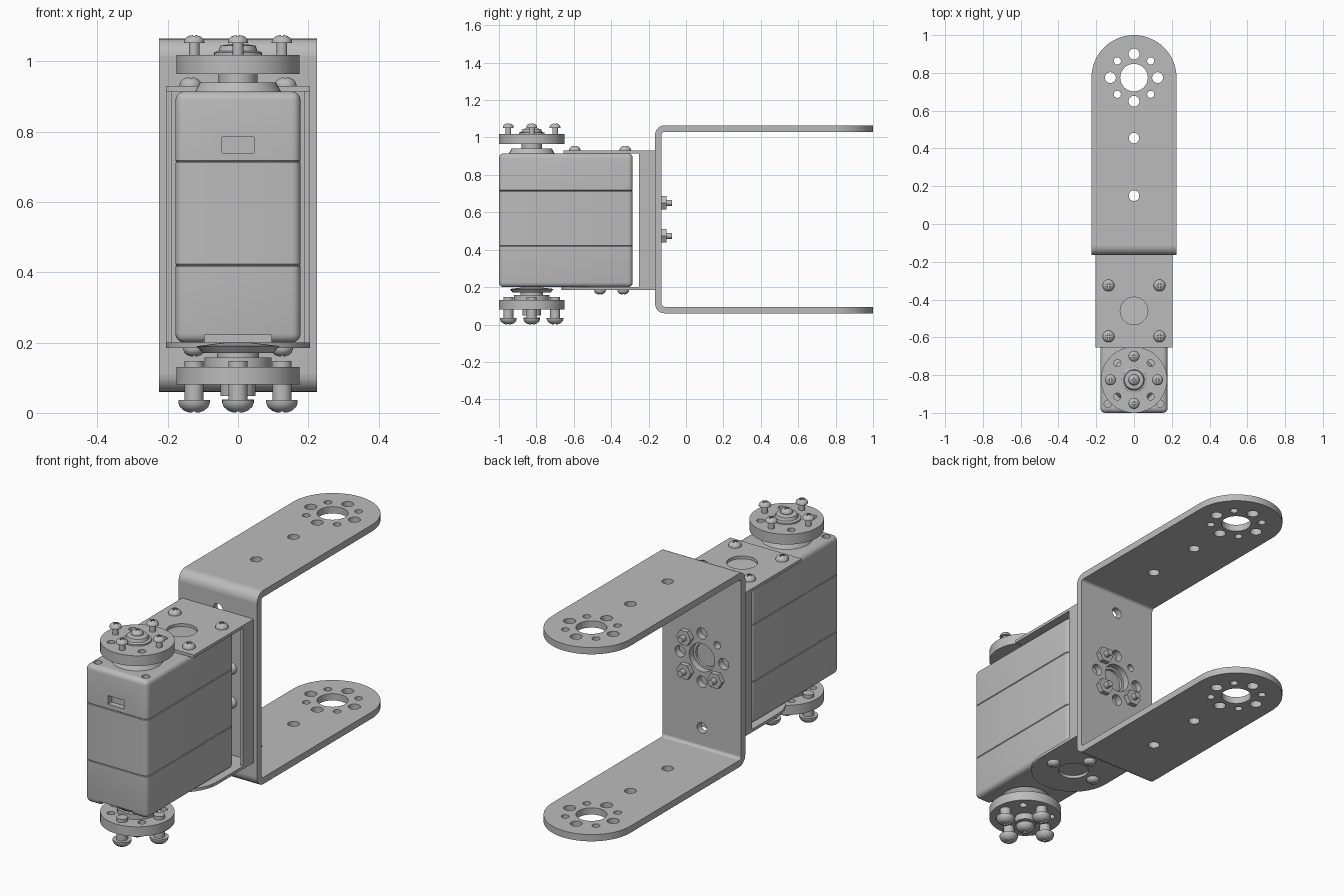
import bpy, bmesh
from math import pi, sin, cos, radians
from mathutils import Matrix, Vector

cube = bpy.data.objects.get("Cube")
if cube:
    bpy.data.objects.remove(cube)

grey = bpy.data.materials.new("plain grey")
grey.use_nodes = True
COLOUR = (0.5, 0.5, 0.5, 1)
grey.diffuse_color = COLOUR
grey.node_tree.nodes["Principled BSDF"].inputs["Base Color"].default_value = COLOUR
parts = []


def add(name, mesh, matrix=Matrix()):
    ob = bpy.data.objects.new(name, mesh)
    bpy.context.scene.collection.objects.link(ob)
    ob.matrix_world = matrix
    if not mesh.materials:
        mesh.materials.append(grey)
    parts.append(ob)
    return ob


def baked(ob):
    bpy.context.view_layer.update()
    dg = bpy.context.evaluated_depsgraph_get()
    return bpy.data.meshes.new_from_object(ob.evaluated_get(dg))


def from_bmesh(name, bm, matrix=Matrix()):
    bmesh.ops.recalc_face_normals(bm, faces=bm.faces)
    mesh = bpy.data.meshes.new(name)
    bm.to_mesh(mesh)
    bm.free()
    return add(name, mesh, matrix)


def arc(cx, cy, r, start=0, end=2 * pi, n=32, closed=True):
    steps = n if closed else n - 1
    return [(cx + r * cos(start + (end - start) * i / steps),
             cy + r * sin(start + (end - start) * i / steps)) for i in range(n)]


def plate(name, outlines, thickness, matrix):
    """Flat sheet: first outline is the rim, the rest are holes."""
    curve = bpy.data.curves.new(name, "CURVE")
    curve.dimensions, curve.fill_mode, curve.extrude = "2D", "BOTH", thickness / 2
    for pts in outlines:
        sp = curve.splines.new("POLY")
        sp.points.add(len(pts) - 1)
        for p, (x, y) in zip(sp.points, pts):
            p.co = (x, y, 0, 1)
        sp.use_cyclic_u = True
    temp = bpy.data.objects.new(name, curve)
    bpy.context.scene.collection.objects.link(temp)
    mesh = baked(temp)
    bpy.data.objects.remove(temp)
    bm = bmesh.new()
    bm.from_mesh(mesh)
    bmesh.ops.remove_doubles(bm, verts=bm.verts, dist=1e-5)
    return from_bmesh(name, bm, matrix)


def lathe(name, profile, matrix=Matrix(), steps=32):
    bm = bmesh.new()
    vs = [bm.verts.new((r, 0, z)) for r, z in profile]
    es = [bm.edges.new(pair) for pair in zip(vs, vs[1:])]
    bmesh.ops.spin(bm, geom=vs + es, cent=(0, 0, 0), axis=(0, 0, 1), angle=2 * pi, steps=steps)
    bmesh.ops.remove_doubles(bm, verts=bm.verts, dist=1e-5)
    return from_bmesh(name, bm, matrix)


def rod(name, r, z0, z1, matrix=Matrix(), steps=24):
    return lathe(name, [(0, z0), (r, z0), (r, z1), (0, z1)], matrix, steps)


def box(name, lo, hi, round_edges=None, radius=0.02, seam=0):
    """Box with chosen edges rounded and the others barely eased."""
    bm = bmesh.new()
    bmesh.ops.create_cube(bm, size=1)
    lo, hi = Vector(lo), Vector(hi)
    for v in bm.verts:
        v.co = [(a + b) / 2 + c * (b - a) for a, b, c in zip(lo, hi, v.co)]
    if round_edges:
        bmesh.ops.bevel(bm, geom=[e for e in bm.edges if round_edges(e)], offset=radius,
                        segments=4, profile=0.5, affect="EDGES")
    if seam:
        sharp = [e for e in bm.edges if e.calc_face_angle(0) > radians(60)]
        bmesh.ops.bevel(bm, geom=sharp, offset=seam, segments=1, affect="EDGES")
    return from_bmesh(name, bm)


def cut(ob, cutters):
    for c in cutters:
        mod = ob.modifiers.new("cut", "BOOLEAN")
        mod.operation, mod.object, mod.solver = "DIFFERENCE", c, "EXACT"
    mesh = baked(ob)
    ob.modifiers.clear()
    ob.data = mesh
    for c in cutters:
        parts.remove(c)
        bpy.data.objects.remove(c)


T = Matrix.Translation
DOWN = Matrix.Rotation(pi, 4, "X")
UPRIGHT = Matrix.Rotation(pi / 2, 4, "X")   # sheet standing, facing the front


def hole_ring(cx, cy):
    """Large centre hole with eight alternating screw holes round it."""
    holes = [arc(cx, cy, 0.073)]
    for i in range(8):
        a = i * pi / 4
        holes.append(arc(cx + 0.125 * cos(a), cy + 0.125 * sin(a), 0.019 if i % 2 else 0.029, n=20))
    return holes


# Large U bracket
W, MID = 0.225, 0.5625
for name, z in (("bracket_top_arm", 1.0475), ("bracket_bottom_arm", 0.0775)):
    rim = [(W, -0.115)] + arc(0, 0.775, W, 0, pi, 33, False) + [(-W, -0.115)]
    plate(name, [rim] + hole_ring(0, 0.775) + [arc(0, y, 0.028, n=20) for y in (0.15, 0.455)],
          0.035, T((0, 0, z)))
rim = [(-W, 0.11), (W, 0.11), (W, 1.015), (-W, 1.015)]
plate("bracket_back_plate", [rim] + hole_ring(0, MID)
      + [arc(0, MID + s * 0.365, 0.028, n=20) for s in (-1, 1)], 0.035, T((0, -0.1475, 0)) @ UPRIGHT)
SIDEWAYS = Matrix(((0, 0, 1, 0), (1, 0, 0, 0), (0, 1, 0, 0), (0, 0, 0, 1)))
for name, z, a in (("bracket_top_bend", 1.015, pi / 2), ("bracket_bottom_bend", 0.11, pi)):
    ring = arc(-0.115, z, 0.05, a, a + pi / 2, 8, False) + arc(-0.115, z, 0.015, a + pi / 2, a, 8, False)
    plate(name, [ring], 2 * W, SIDEWAYS)

# Motor cradle
C, CY = 0.205, -0.46
rim = [(C, -0.165), (-C, -0.165), (-C, -0.655), (C, -0.655)]
plate("cradle_top", [rim, arc(0, CY, 0.073)], 0.015, T((0, 0, 0.9225)))
rim = [(C, -0.165)] + [(-C, -0.165)] + arc(0, CY, C, pi, 2 * pi, 33, False)
plate("cradle_bottom", [rim, arc(0, CY, 0.073)], 0.015, T((0, 0, 0.1925)))
rim = [(-C, 0.2), (C, 0.2), (C, 0.915), (-C, 0.915)]
plate("cradle_back", [rim, arc(0, MID, 0.06)], 0.015, T((0, -0.1725, 0)) @ UPRIGHT)
for s in (-1, 1):
    x = sorted((s * 0.188, s * C))
    box("cradle_side_lip", (x[0], -0.25, 0.2), (x[1], -0.18, 0.915))

# Motor case in three stacked sections
def upright(e):
    return abs(e.verts[0].co.z - e.verts[1].co.z) > 0.01


def upper(e):
    return upright(e) or min(v.co.z for v in e.verts) > 0.9


def lower(e):
    return upright(e) or max(v.co.z for v in e.verts) < 0.21


lo, hi = (-0.178, -1), (0.178, -0.285)
low = box("case_lower", (*lo, 0.2), (*hi, 0.42), lower, 0.025, 0.003)
box("case_middle", (*lo, 0.42), (*hi, 0.715), upright, 0.025, 0.003)
up = box("case_upper", (*lo, 0.715), (*hi, 0.915), upper, 0.025, 0.003)
cut(up, [box("window_cutter", (-0.045, -1.1, 0.74), (0.045, -0.97, 0.785))]
    + [rod("case_hole_cutter", 0.02, 0.89, 1, T((s * 0.138, -0.952, 0))) for s in (-1, 1)])
cut(low, [box("corner_cutter", (-0.095, -1.1, 0.1), (0.095, -0.94, 0.222))])

# Cross-recess screw head, shared by every screw
head = lathe("screw_head", [(0, 0), (1, 0), (1, 0.15), (0.9, 0.42), (0.65, 0.65), (0.35, 0.77), (0, 0.8)])
cut(head, [box("slot_cutter", (-a, -b, 0.45), (a, b, 2)) for a, b in ((0.5, 0.1), (0.1, 0.5))])
head_mesh = head.data
parts.remove(head)
bpy.data.objects.remove(head)


def screw(name, matrix, r, shank_r, start, end):
    """Head sits at local z = end, shank runs back to start."""
    add(name + "_head", head_mesh, matrix @ T((0, 0, end)) @ Matrix.Scale(r, 4))
    rod(name + "_shank", shank_r, start, end + r * 0.1, matrix)


# Cradle screws
for sx in (-1, 1):
    for sy in (-1, 1):
        screw("cradle_top_screw", T((sx * 0.135, CY + sy * 0.135, 0.93)), 0.031, 0.015, -0.03, 0)
for x, y in ((-0.125, CY), (0.125, CY), (0, CY + 0.125)):
    screw("cradle_bottom_screw", T((x, y, 0.185)) @ DOWN, 0.031, 0.015, -0.03, 0)

# Bolts and nuts joining cradle to bracket
for sx, sz in ((1, 1), (1, -1), (-1, -1)):
    m = T((sx * 0.088, -0.18, MID + sz * 0.088)) @ UPRIGHT
    screw("joining_bolt", m, 0.031, 0.016, -0.105, 0)
    rod("joining_nut", 0.042, -0.075, -0.05, m, 6)

# Output horns, top and bottom
HY = -0.825
disc = [arc(0, 0, 0.175, n=64)] + [arc(0.125 * cos(a), 0.125 * sin(a), 0.019, n=16)
                                  for a in (pi / 4 + i * pi / 2 for i in range(4))]
top, bottom = T((0, HY, 0)), T((0, HY, 0)) @ DOWN
lathe("top_collar", [(0, 0.91), (0.125, 0.91), (0.108, 0.94), (0, 0.94)], top)
rod("top_neck", 0.055, 0.94, 0.966, top)
plate("top_horn", disc, 0.053, T((0, HY, 0.9915)))
lathe("top_boss", [(0, 1.018), (0.068, 1.018), (0.068, 1.026), (0.055, 1.03),
                   (0.05, 1.045), (0.03, 1.048), (0, 1.048)], top)
screw("top_centre_screw", top, 0.029, 0.015, 1.04, 1.052)
lathe("bottom_collar", [(0, -0.205), (0.118, -0.19), (0.1, -0.17), (0, -0.17)], bottom)
lathe("bottom_neck", [(0, -0.175), (0.06, -0.175), (0.06, -0.158), (0.095, -0.158),
                      (0.095, -0.13), (0, -0.13)], bottom)
plate("bottom_horn", disc, 0.05, T((0, HY, 0.106)))
rod("bottom_boss", 0.05, -0.085, -0.048, bottom)
screw("bottom_centre_screw", bottom, 0.045, 0.027, -0.06, -0.038)
for i in range(4):
    off = T((0.125 * cos(i * pi / 2), 0.125 * sin(i * pi / 2), 0))
    screw("top_horn_screw", top @ off, 0.029, 0.015, 1.0, 1.052)
    screw("bottom_horn_screw", bottom @ off, 0.045, 0.027, -0.148, -0.036)

# Smooth the round surfaces and keep crisp edges
bpy.ops.object.select_all(action="DESELECT")
for ob in parts:
    ob.select_set(True)
bpy.context.view_layer.objects.active = parts[0]
bpy.ops.object.shade_smooth_by_angle(angle=radians(35))
